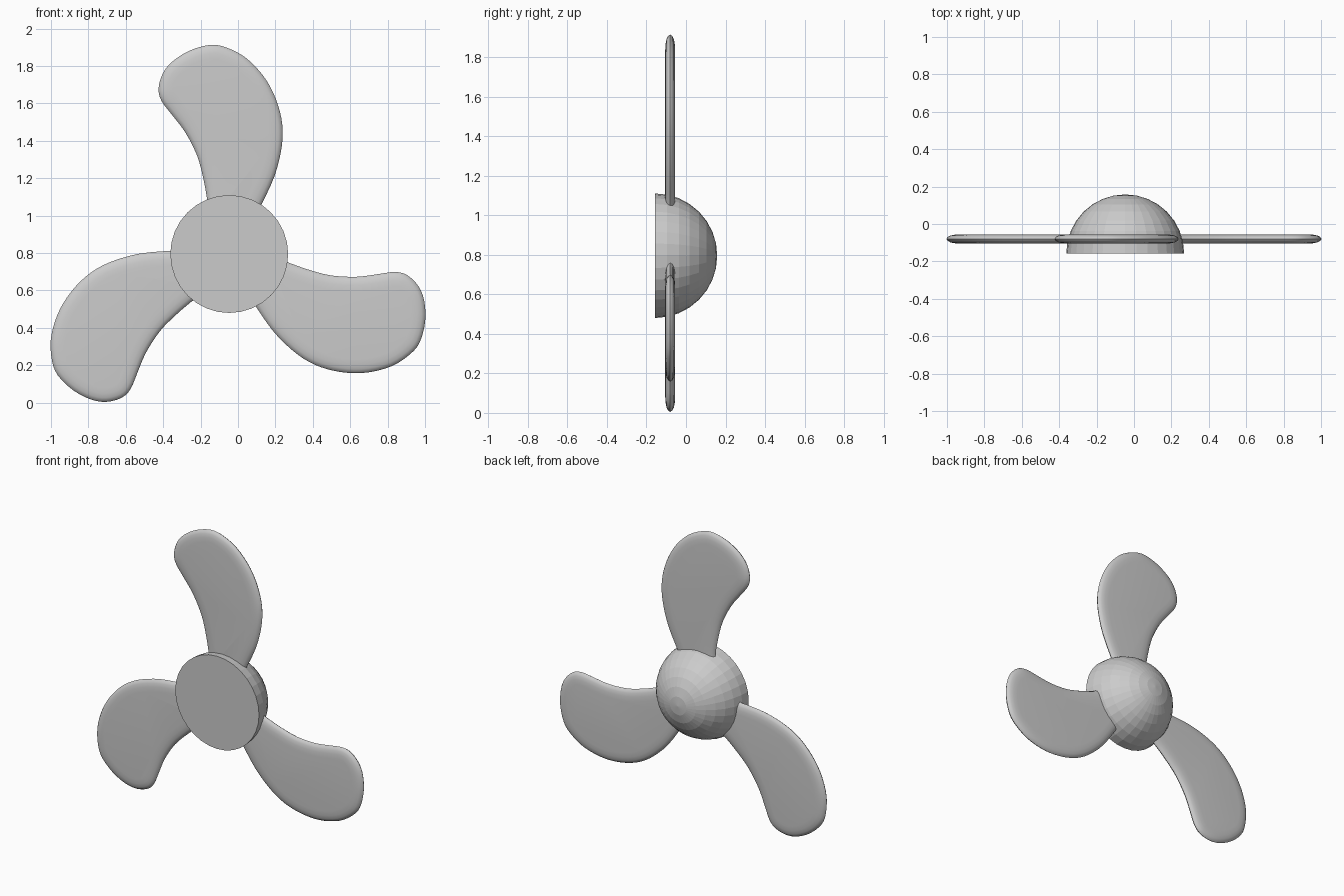
import bpy, bmesh, math
from mathutils import Vector, Matrix

if "Cube" in bpy.data.objects:
    bpy.data.objects.remove(bpy.data.objects["Cube"])

HUB = Vector((-0.047, 0, 0.795))      # propeller axis
HUB_R = 0.315
BACK_Y = -0.157                      # flat face of the hub
BLADE_Y, BLADE_T = -0.08, 0.025      # blade mid-plane and half thickness


def make_object(name, bm):
    bmesh.ops.recalc_face_normals(bm, faces=bm.faces)
    me = bpy.data.meshes.new(name)
    bm.to_mesh(me)
    bm.free()
    ob = bpy.data.objects.new(name, me)
    bpy.context.collection.objects.link(ob)
    return ob


def smooth_loop(points, steps):
    """Closed Catmull-Rom curve through the points."""
    pts = [Vector(p) for p in points]
    n, out = len(pts), []
    for i in range(n):
        a, b, c, d = (pts[(i + k) % n] for k in (-1, 0, 1, 2))
        for s in range(steps):
            t = s / steps
            out.append(0.5 * (2 * b + (c - a) * t + (2 * a - 5 * b + 4 * c - d) * t ** 2
                              + (3 * b - a - 3 * c + d) * t ** 3))
    return out


# Hub: half a sphere with a flat front
bm = bmesh.new()
bmesh.ops.create_uvsphere(bm, u_segments=32, v_segments=16, radius=HUB_R)
bmesh.ops.delete(bm, geom=[v for v in bm.verts if v.co.z < -1e-4], context='VERTS')
bmesh.ops.holes_fill(bm, edges=[e for e in bm.edges if e.is_boundary], sides=0)
bm.transform(Matrix.Translation((HUB.x, BACK_Y, HUB.z)) @ Matrix.Rotation(-math.pi / 2, 4, 'X'))
make_object("hub", bm)

# Blade outline (x, z) of the upper blade, root hidden in the hub
OUTLINE = [(-.145, .96), (-.166, 1.094), (-.187, 1.206), (-.22, 1.324), (-.283, 1.447),
           (-.356, 1.543), (-.408, 1.612), (-.425, 1.676), (-.404, 1.757), (-.352, 1.823),
           (-.26, 1.882), (-.15, 1.913), (-.065, 1.9), (.037, 1.848), (.128, 1.757),
           (.187, 1.66), (.225, 1.553), (.239, 1.452), (.23, 1.345), (.195, 1.211),
           (.126, 1.061), (.06, .95)]
curve = smooth_loop(OUTLINE, 3)
n = len(curve)
inward = []
for i in range(n):
    t = (curve[(i + 1) % n] - curve[i - 1]).normalized()
    inward.append(Vector((t.y, -t.x)))

# Rounded edge: (inset, height) from the front cap round to the back cap
half = [(0.075, 1.0), (0.045, 0.92), (0.022, 0.74), (0.007, 0.43)]
RIM = [(d, -h) for d, h in half] + [(0, 0)] + [(d, h) for d, h in reversed(half)]


def make_blade(name, angle):
    bm = bmesh.new()
    rings = [[bm.verts.new((p.x + q.x * d - HUB.x, BLADE_Y + h * BLADE_T, p.y + q.y * d - HUB.z))
              for p, q in zip(curve, inward)] for d, h in RIM]
    for a, b in zip(rings, rings[1:]):
        for i in range(n):
            j = (i + 1) % n
            bm.faces.new((a[i], a[j], b[j], b[i]))
    bm.faces.new(rings[0])
    bm.faces.new(rings[-1])
    bm.transform(Matrix.Translation(HUB) @ Matrix.Rotation(angle, 4, 'Y'))
    ob = make_object(name, bm)
    bpy.ops.object.select_all(action='DESELECT')
    ob.select_set(True)
    bpy.context.view_layer.objects.active = ob
    bpy.ops.object.shade_smooth_by_angle(angle=math.radians(40))


# Three blades around the hub
for k, name in enumerate(("blade_top", "blade_right", "blade_left")):
    make_blade(name, k * 2 * math.pi / 3)
